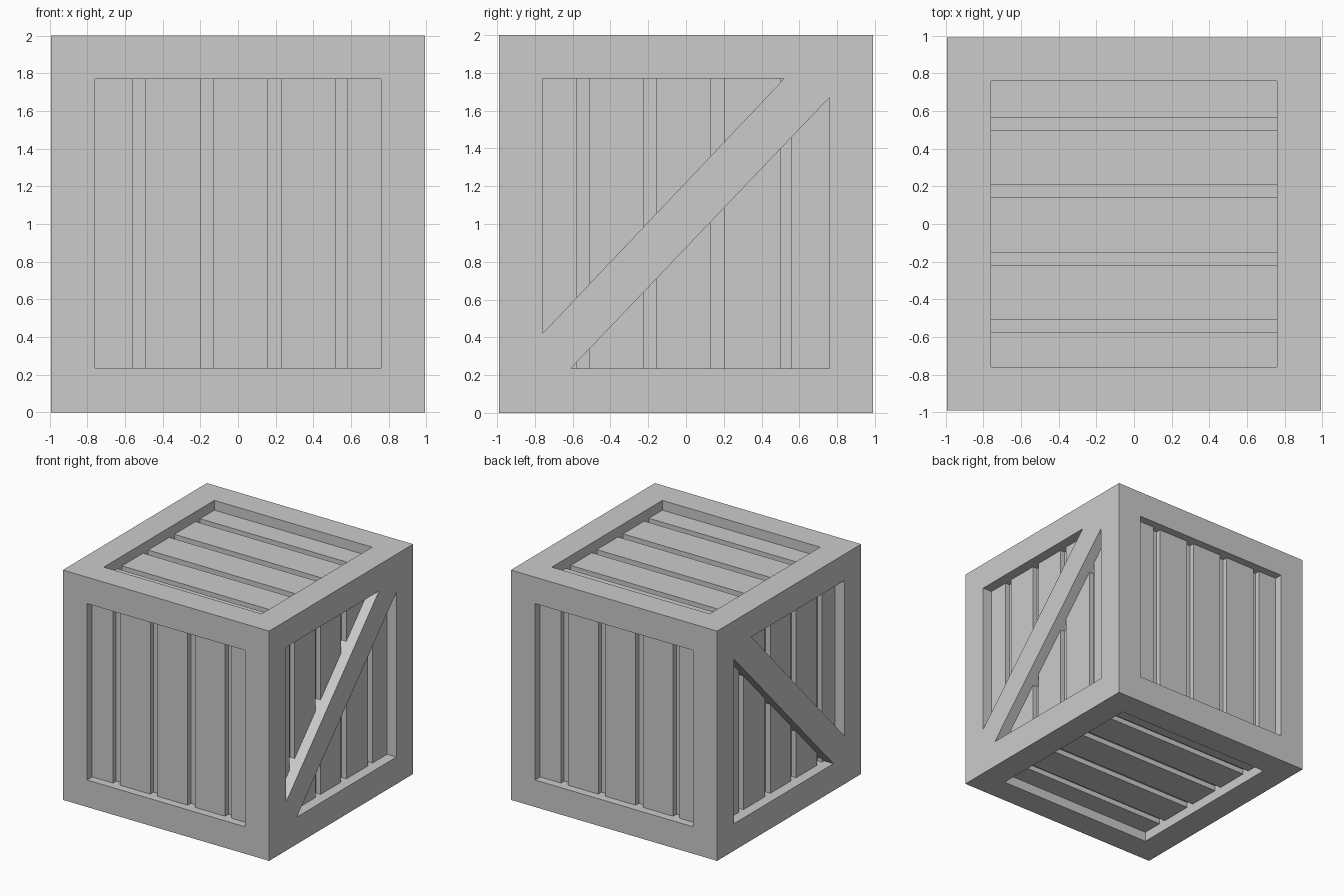
import bpy
import bmesh

if "Cube" in bpy.data.objects:
    bpy.data.objects.remove(bpy.data.objects["Cube"])

HX, HY, H = 0.993, 0.99, 2.0       # half width, half depth, height
IN = 0.76                          # half size of the framed openings
Z0, Z1 = 0.235, 1.77               # bottom and top of the side openings
GROOVE = 0.045                     # gap depth between slats
REC_F, REC_S, REC_T = 0.07, 0.09, 0.085   # slat recess: front/back, sides, top/bottom


def add_mesh(name, bm):
    bmesh.ops.recalc_face_normals(bm, faces=bm.faces)
    mesh = bpy.data.meshes.new(name)
    bm.to_mesh(mesh)
    bm.free()
    obj = bpy.data.objects.new(name, mesh)
    bpy.context.collection.objects.link(obj)
    return obj


def box(name, x, y, z):
    """Box from (low, high) ranges on each axis."""
    bm = bmesh.new()
    bmesh.ops.create_cube(bm, size=1)
    for v in bm.verts:
        for i, r in enumerate((x, y, z)):
            v.co[i] = (r[0] + r[1]) / 2 + v.co[i] * abs(r[1] - r[0])
    return add_mesh(name, bm)


def slats(gaps, low, high):
    """Slat ranges left over between the gaps."""
    edges = [low] + [e for g in gaps for e in g] + [high]
    return list(zip(edges[::2], edges[1::2]))


# Inner core: the floor of the gaps between slats
cx, cy = HX - REC_S - GROOVE, HY - REC_F - GROOVE
cz = REC_T + GROOVE
box("inner_core", (-cx, cx), (-cy, cy), (cz, H - cz))

# Frame: long rails, cross rails and corner posts
for s in (-1, 1):
    for z in ((0, Z0), (Z1, H)):
        box("long_rail", (-HX, HX), (s * IN, s * HY), z)
        box("cross_rail", (s * IN, s * HX), (-IN, IN), z)
    for t in (-1, 1):
        box("corner_post", (s * IN, s * HX), (t * IN, t * HY), (Z0, Z1))

# Front and back slats
front_gaps = [(-0.56, -0.49), (-0.20, -0.13), (0.16, 0.23), (0.52, 0.58)]
for s, name in ((-1, "front_slat"), (1, "back_slat")):
    for a, b in slats(front_gaps, -IN, IN):
        box(name, (-s * a, -s * b), (s * (cy - 0.01), s * (HY - REC_F)), (Z0, Z1))

# Left and right slats
side_gaps = [(-0.58, -0.51), (-0.225, -0.155), (0.13, 0.20), (0.50, 0.56)]
for s, name in ((-1, "left_slat"), (1, "right_slat")):
    for a, b in slats(side_gaps, -IN, IN):
        box(name, (s * (cx - 0.01), s * (HX - REC_S)), (a, b), (Z0, Z1))

# Top and bottom slats
top_gaps = [(-0.575, -0.51), (-0.22, -0.15), (0.14, 0.21), (0.50, 0.565)]
for name, z in (("bottom_slat", (REC_T, cz + 0.01)),
                ("top_slat", (H - cz - 0.01, H - REC_T))):
    for a, b in slats(top_gaps, -IN, IN):
        box(name, (-IN, IN), (a, b), z)

# Diagonal braces on the left and right sides
profile = [(-IN, Z0), (-0.61, Z0), (IN, 1.67), (IN, Z1), (0.52, Z1), (-IN, 0.42)]
for s, name in ((-1, "left_brace"), (1, "right_brace")):
    bm = bmesh.new()
    face = bm.faces.new([bm.verts.new((s * cx, y, z)) for y, z in profile])
    ext = bmesh.ops.extrude_face_region(bm, geom=[face], use_keep_orig=True)
    new = [g for g in ext["geom"] if isinstance(g, bmesh.types.BMVert)]
    bmesh.ops.translate(bm, verts=new, vec=(s * (HX - cx), 0, 0))
    add_mesh(name, bm)
